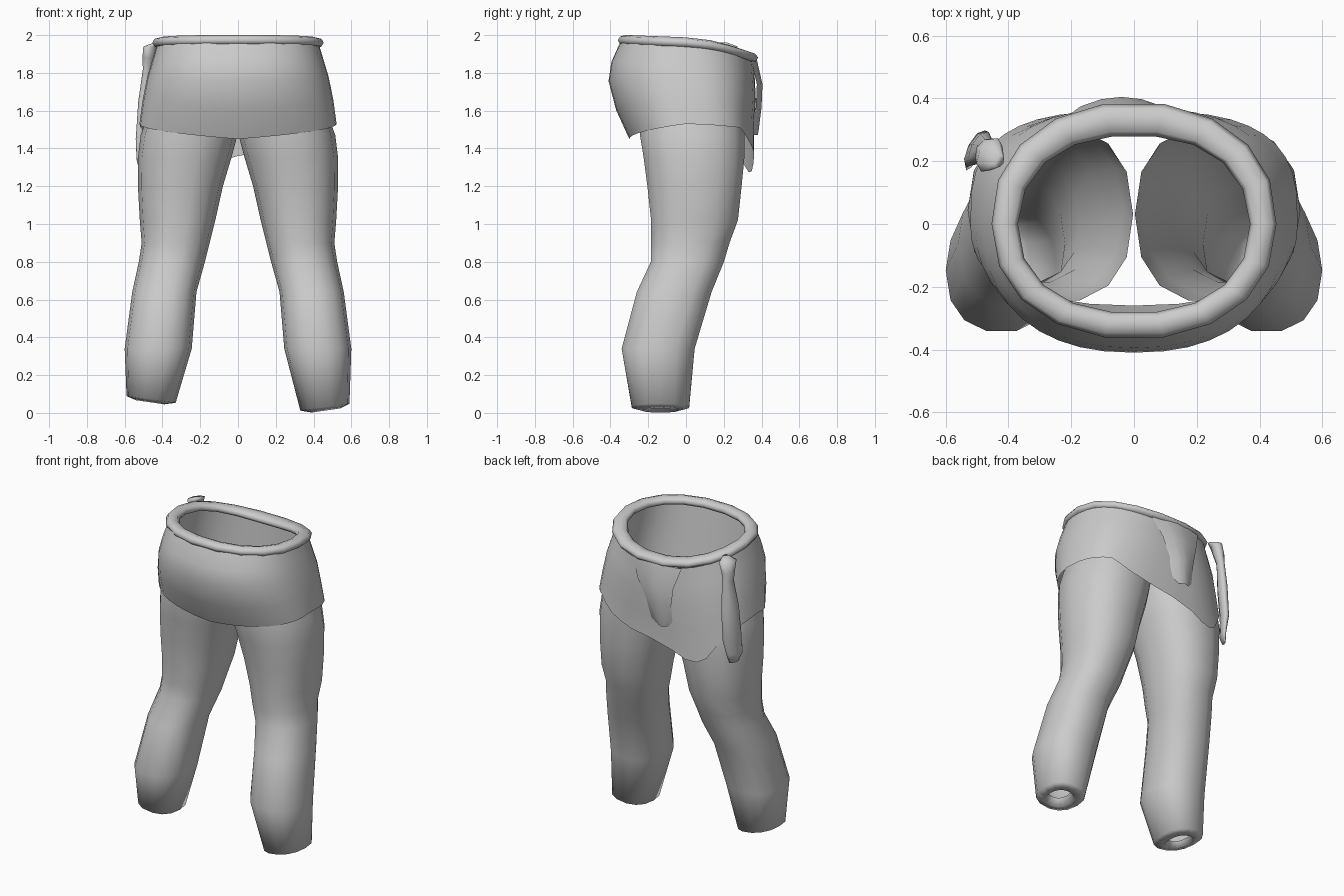
import bpy, bmesh, math
from mathutils import Vector

cube = bpy.data.objects.get("Cube")
if cube:
    bpy.data.objects.remove(cube, do_unlink=True)

grey = bpy.data.materials.new("plain_grey")
grey.use_nodes = True
COLOUR = (0.6, 0.6, 0.6, 1)
grey.diffuse_color = COLOUR
grey.node_tree.nodes["Principled BSDF"].inputs["Base Color"].default_value = COLOUR


def loft(name, rings, around=True, along=False, caps=False):
    """Skin a list of equal-length point rings into a smooth mesh."""
    bm = bmesh.new()
    rows = [[bm.verts.new(p) for p in ring] for ring in rings]
    n = len(rows[0])
    pairs = list(zip(rows, rows[1:])) + ([(rows[-1], rows[0])] if along else [])
    for a, b in pairs:
        for i in range(n if around else n - 1):
            j = (i + 1) % n
            bm.faces.new((a[i], a[j], b[j], b[i]))
    if caps:
        bm.faces.new(rows[0])
        bm.faces.new(rows[-1])
    bmesh.ops.recalc_face_normals(bm, faces=bm.faces)
    mesh = bpy.data.meshes.new(name)
    bm.to_mesh(mesh)
    bm.free()
    mesh.materials.append(grey)
    mesh.polygons.foreach_set("use_smooth", [True] * len(mesh.polygons))
    obj = bpy.data.objects.new(name, mesh)
    bpy.context.collection.objects.link(obj)
    return obj


def oval(angle, rx, front, back, power=2.0):
    """Point on a rounded outline with separate front and back depths."""
    c, s = math.cos(angle), math.sin(angle)
    x = math.copysign(abs(c) ** (2 / power), c) * rx
    y = math.copysign(abs(s) ** (2 / power), s) * (back if s > 0 else -front)
    return x, y


def lerp_table(table, v):
    for (a, p), (b, q) in zip(table, table[1:]):
        if a <= v <= b:
            return p + (q - p) * (v - a) / (b - a)
    return table[-1][1]


def waist_z(y):
    return 1.96 - 0.04 * y - 0.6 * max(y, 0) ** 2


def turn(n):
    return [2 * math.pi * i / n for i in range(n)]


# Trouser legs: height, inner x, outer x, front y, back y
LEG = [
    (0.06, 0.41, 0.52, -0.21, -0.06),
    (0.012, 0.39, 0.54, -0.23, -0.04),
    (0.03, 0.33, 0.59, -0.29, 0.02),
    (0.34, 0.245, 0.60, -0.345, 0.05),
    (0.64, 0.22, 0.56, -0.265, 0.14),
    (0.8, 0.175, 0.525, -0.19, 0.205),
    (0.9, 0.15, 0.51, -0.19, 0.235),
    (1.02, 0.12, 0.52, -0.19, 0.28),
    (1.2, 0.08, 0.53, -0.21, 0.30),
    (1.35, 0.035, 0.53, -0.23, 0.315),
    (1.47, 0.003, 0.515, -0.25, 0.315),
    (1.6, 0.003, 0.47, -0.25, 0.31),
]
for side, name, lift in ((1, "left_leg", 0), (-1, "right_leg", 0.045)):
    rings = []
    for z, inner, outer, front, back in LEG:
        fade = max(0, 1 - z / 0.34)
        ring = []
        for a in turn(14):
            x, y = oval(a, (outer - inner) / 2, -(back - front) / 2, (back - front) / 2, 2.3)
            x += (inner + outer) / 2
            y += (front + back) / 2
            ring.append((side * x, y, z + fade * (lift + 0.15 * (x - 0.46))))
        rings.append(ring)
    loft(name, rings)

# Hips: open shell inside the skirt, from the thighs up to the waist
rings = []
for t in (0, 0.35, 0.7, 1):
    ring = []
    for a in turn(28):
        x, y = oval(a, 0.49 - 0.08 * t, -0.26 - 0.07 * t, 0.315 + 0.02 * t, 2.4)
        ring.append((x, y, 1.5 + t * (waist_z(y) - 1.5)))
    rings.append(ring)
loft("hips", rings)

# Wrapped skirt with an uneven hem that drops to a point at the back
HEM = [(0, 1.53), (45, 1.51), (65, 1.43), (90, 1.36), (108, 1.28), (122, 1.27),
       (135, 1.38), (150, 1.48), (180, 1.53), (225, 1.49), (270, 1.45),
       (315, 1.49), (360, 1.53)]
SKIRT = [(0, 0.43, -0.35, 0.36), (0.2, 0.455, -0.395, 0.365), (0.4, 0.48, -0.41, 0.37),
         (0.7, 0.505, -0.37, 0.36), (1, 0.522, -0.30, 0.36)]
rings = []
for t, rx, front, back in SKIRT:
    ring = []
    for a in turn(40):
        power = 2.3 + 0.7 * t * (math.sin(a) > 0)
        x, y = oval(a, rx, front, back, power)
        top = waist_z(y) - 0.015
        hem = lerp_table(HEM, math.degrees(a))
        ring.append((x, y, top + t * (hem - top)))
    rings.append(ring)
loft("skirt", rings)

# Rolled waistband following the tilted top edge
rings = []
for a in turn(18):
    x, y = oval(a, 0.412, -0.325, 0.335, 2.2)
    out = Vector((x, y, 0)).normalized()
    half = 0.042 + 0.012 * max(out.y, 0)
    rings.append([Vector((x, y, waist_z(y))) + out * half * math.cos(b)
                  + Vector((0, 0, 0.028 * math.sin(b))) for b in turn(8)])
loft("waistband", rings, along=True)

# Loose cloth flap tucked under the band at the back: height, left x, right x, y
FLAP = [(1.87, 0.15, -0.21, 0.375), (1.74, 0.09, -0.17, 0.405),
        (1.62, 0.03, -0.15, 0.40), (1.5, 0.01, -0.15, 0.385), (1.47, -0.04, -0.13, 0.38)]
rings = []
for z, left, right, y in FLAP:
    rings.append([(left + (right - left) * u, y - 0.03 * (2 * u - 1) ** 2, z)
                  for u in (0, 0.25, 0.5, 0.75, 1)])
loft("back_flap", rings, around=False)

# Hanging sash end with a knot on the band: centre, half width, half thickness
SASH = [((-0.43, 0.20, 1.96), 0.02, 0.015), ((-0.46, 0.22, 1.94), 0.06, 0.035),
        ((-0.47, 0.23, 1.88), 0.045, 0.035), ((-0.475, 0.24, 1.82), 0.04, 0.025),
        ((-0.49, 0.24, 1.65), 0.06, 0.03), ((-0.505, 0.24, 1.45), 0.065, 0.025),
        ((-0.51, 0.22, 1.34), 0.055, 0.015), ((-0.51, 0.23, 1.29), 0.03, 0.008)]
wide = Vector((0.45, 0.89, 0))
thick = Vector((-0.89, 0.45, 0))
loft("sash_end", [[Vector(c) + wide * w * math.cos(b) + thick * d * math.sin(b)
                   for b in turn(8)] for c, w, d in SASH], caps=True)
